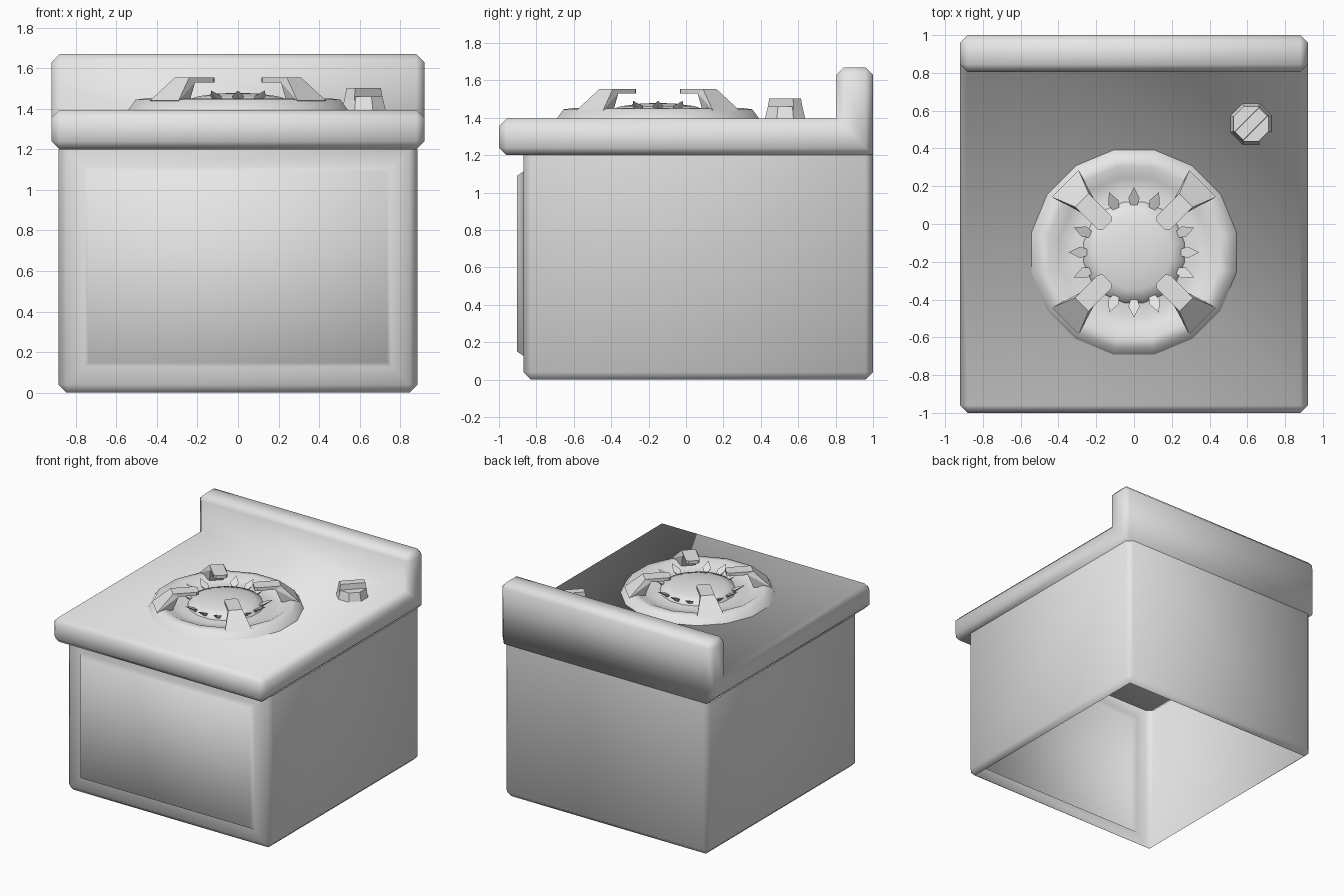
import bpy, bmesh, math
from mathutils import Matrix, Vector

default = bpy.data.objects.get("Cube")
if default:
    bpy.data.objects.remove(default, do_unlink=True)

grey = bpy.data.materials.new("plain grey")
grey.use_nodes = True
grey.diffuse_color = (0.8, 0.8, 0.8, 1)
grey.node_tree.nodes["Principled BSDF"].inputs["Base Color"].default_value = (0.8, 0.8, 0.8, 1)

TOP = 1.395                      # height of the cooking surface
BURNER = Vector((0, -0.15, 0))
KNOB = Vector((0.62, 0.53, 0))


def finish(bm, name, smooth=False):
    bmesh.ops.recalc_face_normals(bm, faces=bm.faces)
    mesh = bpy.data.meshes.new(name)
    for face in bm.faces:
        face.smooth = smooth
    bm.to_mesh(mesh)
    bm.free()
    mesh.materials.append(grey)
    obj = bpy.data.objects.new(name, mesh)
    bpy.context.collection.objects.link(obj)
    return obj


def prism(outline, half):
    """Extrude a (y, z) outline across x."""
    bm = bmesh.new()
    face = bm.faces.new([bm.verts.new((-half, y, z)) for y, z in outline])
    new = bmesh.ops.extrude_face_region(bm, geom=[face])["geom"]
    moved = [v for v in new if isinstance(v, bmesh.types.BMVert)]
    bmesh.ops.translate(bm, verts=moved, vec=(2 * half, 0, 0))
    bmesh.ops.recalc_face_normals(bm, faces=bm.faces)
    return bm


def chamfer(bm, keep, width=0.04):
    """Chamfer every edge except those the keep rule picks."""
    edges = [e for e in bm.edges if not keep(e.verts[0].co, e.verts[1].co)]
    bmesh.ops.bevel(bm, geom=edges, offset=width, segments=1, affect='EDGES')
    bm.normal_update()


def lathe(name, profile, sides, center, smooth=True):
    """Spin an (r, z) profile; a zero radius closes on the axis."""
    bm = bmesh.new()
    rings = []
    for r, z in profile:
        count = sides if r else 1
        ring = []
        for i in range(count):
            a = math.tau * (i + 0.5) / sides
            ring.append(bm.verts.new(center + Vector((r * math.cos(a), r * math.sin(a), z))))
        rings.append(ring)
    for low, high in zip(rings, rings[1:]):
        for i in range(sides):
            j = (i + 1) % sides
            if len(high) == 1:
                bm.faces.new((low[i], low[j], high[0]))
            else:
                bm.faces.new((low[i], low[j], high[j], high[i]))
    return finish(bm, name, smooth)


def wedge(name, points, angle, center):
    """Convex solid from (radius, z, half width) points, turned about a centre."""
    bm = bmesh.new()
    for r, z, w in points:
        for side in ((-1, 1) if w else (0,)):
            bm.verts.new((r, side * w, z))
    bmesh.ops.convex_hull(bm, input=bm.verts)
    bmesh.ops.dissolve_limit(bm, angle_limit=0.01, verts=bm.verts, edges=bm.edges)
    bm.transform(Matrix.Translation(center) @ Matrix.Rotation(angle, 4, 'Z'))
    return finish(bm, name)


# Oven body: chamfered shell, open underneath, with a raised door panel
bm = prism([(-0.87, 0), (1, 0), (1, 1.2), (-0.87, 1.2)], 0.885)
chamfer(bm, lambda a, b: a.z > 1 and b.z > 1)
ends = [f for f in bm.faces if abs(f.normal.z) > 0.99]
bmesh.ops.delete(bm, geom=ends, context='FACES_ONLY')
front = [f for f in bm.faces if f.normal.y < -0.99]
bmesh.ops.inset_region(bm, faces=front, thickness=0.125, use_boundary=True)
bmesh.ops.inset_region(bm, faces=front, thickness=0.03, depth=0.033, use_boundary=True)
finish(bm, "oven_body", True)

# Cooktop and splashback in one L-shaped piece
bm = prism([(-1, 1.2), (1, 1.2), (1, 1.67), (0.805, 1.67), (0.805, TOP), (-1, TOP)], 0.92)


def inner_or_back_edge(a, b):
    along = abs(a.x - b.x) > 1
    inner = abs(a.y - 0.805) < 0.01 and abs(a.z - TOP) < 0.01
    back = a.y > 0.99 and a.z < 1.21
    return along and (inner or back)


chamfer(bm, inner_or_back_edge)
finish(bm, "cooktop", True)

# Burner dish and domed cap
lathe("burner_dish", [(0.556, TOP - 0.005), (0.515, 1.445), (0.46, 1.452),
                      (0.40, 1.42), (0.33, 1.41), (0.26, 1.42)], 16, BURNER)
lathe("burner_cap", [(0.275, 1.41), (0.265, 1.44), (0.2, 1.462), (0.1, 1.475), (0, 1.48)],
      16, BURNER)

# Flames around the cap
for i in range(16):
    if i % 4 != 2:
        wedge("flame", [(0.25, 1.447, 0.018), (0.285, 1.463, 0.03), (0.345, 1.49, 0),
                        (0.255, 1.425, 0.012)], math.tau * i / 16, BURNER)

# Four pan supports: a flared leg and an inward finger each
for i in range(4):
    angle = math.tau * (i + 0.5) / 4
    wedge("support_leg", [(0.515, 1.44, 0.1), (0.39, 1.555, 0.05), (0.35, 1.53, 0.05),
                          (0.39, 1.43, 0.05)], angle, BURNER)
    wedge("support_finger", [(0.2, 1.555, 0.035), (0.2, 1.53, 0.035), (0.22, 1.555, 0.05),
                             (0.22, 1.53, 0.05), (0.39, 1.555, 0.05), (0.36, 1.53, 0.05)],
          angle, BURNER)

# Control knob with a diagonal grip
lathe("knob_base", [(0.118, TOP - 0.005), (0.1, 1.46), (0, 1.46)], 8, KNOB, False)
wedge("knob_grip", [(-0.1, 1.44, 0.035), (0.1, 1.44, 0.035),
                    (-0.09, 1.503, 0.03), (0.09, 1.503, 0.03)], math.pi / 4, KNOB)
